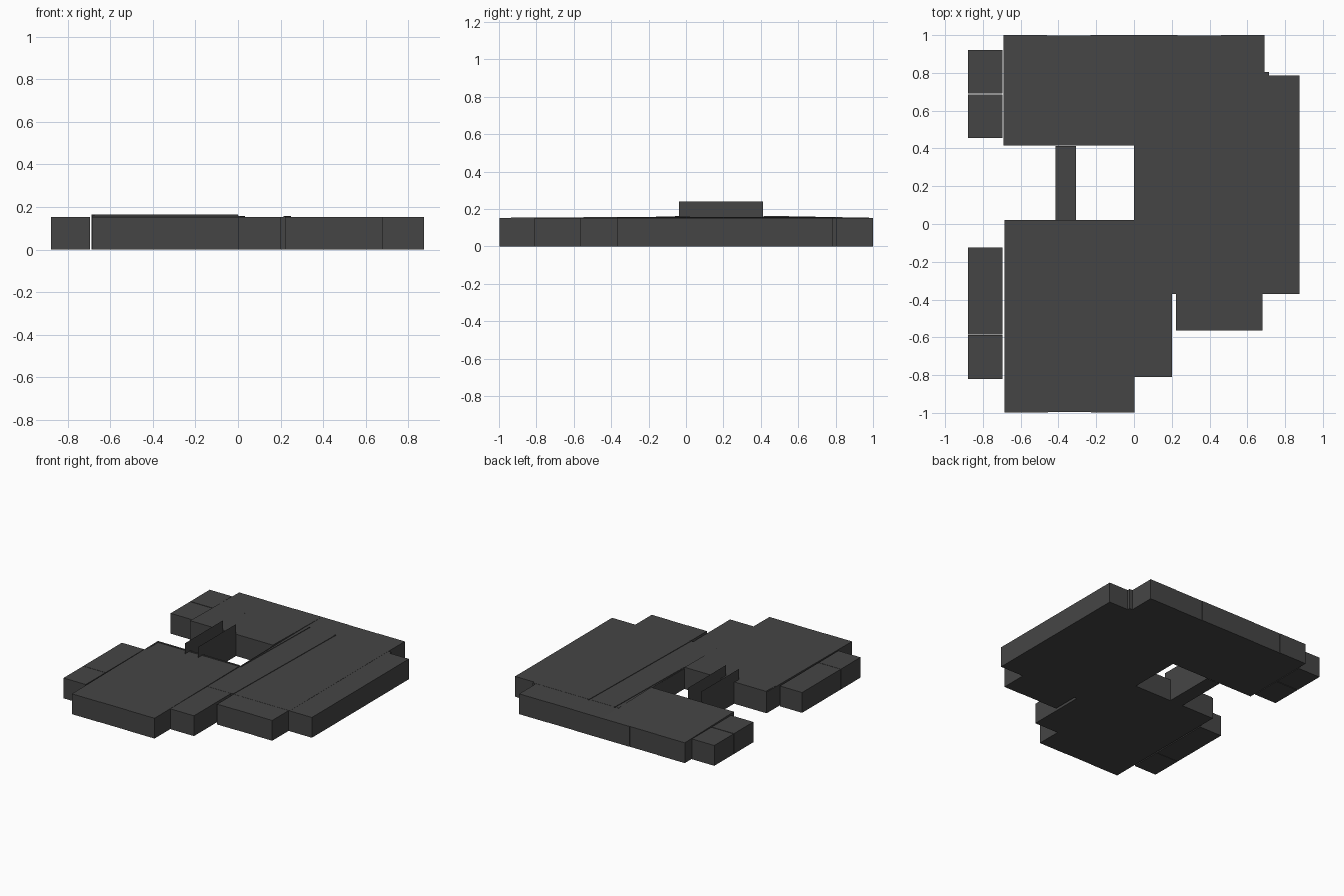
import bpy, bmesh

if "Cube" in bpy.data.objects:
    bpy.data.objects.remove(bpy.data.objects["Cube"])

mat = bpy.data.materials.new("charcoal grey")
mat.diffuse_color = (0.06, 0.06, 0.06, 1)
mat.use_nodes = True
mat.node_tree.nodes["Principled BSDF"].inputs["Base Color"].default_value = mat.diffuse_color


def finish(name, bm):
    me = bpy.data.meshes.new(name)
    bm.to_mesh(me)
    bm.free()
    me.materials.append(mat)
    ob = bpy.data.objects.new(name, me)
    bpy.context.collection.objects.link(ob)


def block(name, x0, x1, y0, y1, h0=0.153, h1=None, shear=0.0, z0=0.0):
    """Box whose top may tilt from h0 (front) to h1 (back); shear shifts x at the back."""
    h1 = h0 if h1 is None else h1
    bm = bmesh.new()
    bmesh.ops.create_cube(bm, size=1)
    for v in bm.verts:
        back = v.co.y > 0
        v.co = ((x1 if v.co.x > 0 else x0) + (shear if back else 0),
                y1 if back else y0,
                (h1 if back else h0) if v.co.z > 0 else z0)
    finish(name, bm)


# front-left slab and rear slab, split into equal bays
bay = 0.2295
for i in range(3):
    x = -0.686 + i * bay
    block(f"front_left_bay_{i}", x, x + bay, -0.997 + 0.002 * (i % 2), 0.02, 0.153, 0.16)
    x = -0.69 + i * 0.23
    block(f"rear_left_bay_{i}", x, x + 0.23, 0.415, 1.0 - 0.002 * (i % 2), 0.164, 0.153)
    x = i * 0.23
    block(f"rear_right_bay_{i}", x, x + 0.23, 0.8, 1.0 - 0.002 * (i % 2))
    x = 0.222 + i * 0.153
    block(f"front_right_bay_{i}", x, x + 0.153, -0.565 + 0.002 * (i % 2), -0.37)

# central and right floor
block("centre_slab", 0.0, 0.2, -0.81, -0.575)
block("centre_strip", 0.0, 0.2, -0.575, -0.37)
block("centre_floor", 0.0, 0.225, -0.37, 0.8, 0.154)
block("right_floor", 0.225, 0.69, -0.37, 0.8, 0.154)
block("right_wing", 0.69, 0.875, -0.37, 0.785)
block("right_wing_step", 0.69, 0.715, 0.785, 0.805)

# narrow slanted seams on the top
block("seam_inner_left", 0.003, 0.007, 0.02, 0.81, 0.158, shear=-0.007, z0=0.1)
block("seam_inner_right", 0.008, 0.012, 0.02, 0.81, 0.158, shear=0.02, z0=0.1)
block("seam_outer", 0.214, 0.222, -0.37, 0.81, 0.158, shear=0.028, z0=0.1)

# raised lips round the front-left slab
block("lip_back", -0.68, 0.0, 0.008, 0.02, 0.164, z0=0.1)
block("lip_left", -0.68, -0.672, -0.29, 0.02, 0.154, 0.164, z0=0.1)

# small side blocks on the left
for i, (y0, y1) in enumerate([(-0.82, -0.587), (-0.584, -0.125), (0.455, 0.685), (0.69, 0.92)]):
    block(f"left_side_block_{i}", -0.88, -0.695, y0, y1)

# open-topped channel bridging the gap: two thin walls and a floor
bm = bmesh.new()
xa, xb, ya, yb, h = -0.415, -0.307, -0.038, 0.413, 0.24
section = [(xa, h), (xa, 0.0), (xb, 0.0), (xb, h)]
rows = [[bm.verts.new((x, y, z)) for x, z in section] for y in (ya, yb)]
for i in range(3):
    bm.faces.new((rows[0][i], rows[0][i + 1], rows[1][i + 1], rows[1][i]))
bmesh.ops.recalc_face_normals(bm, faces=bm.faces)
finish("bridge_channel", bm)
